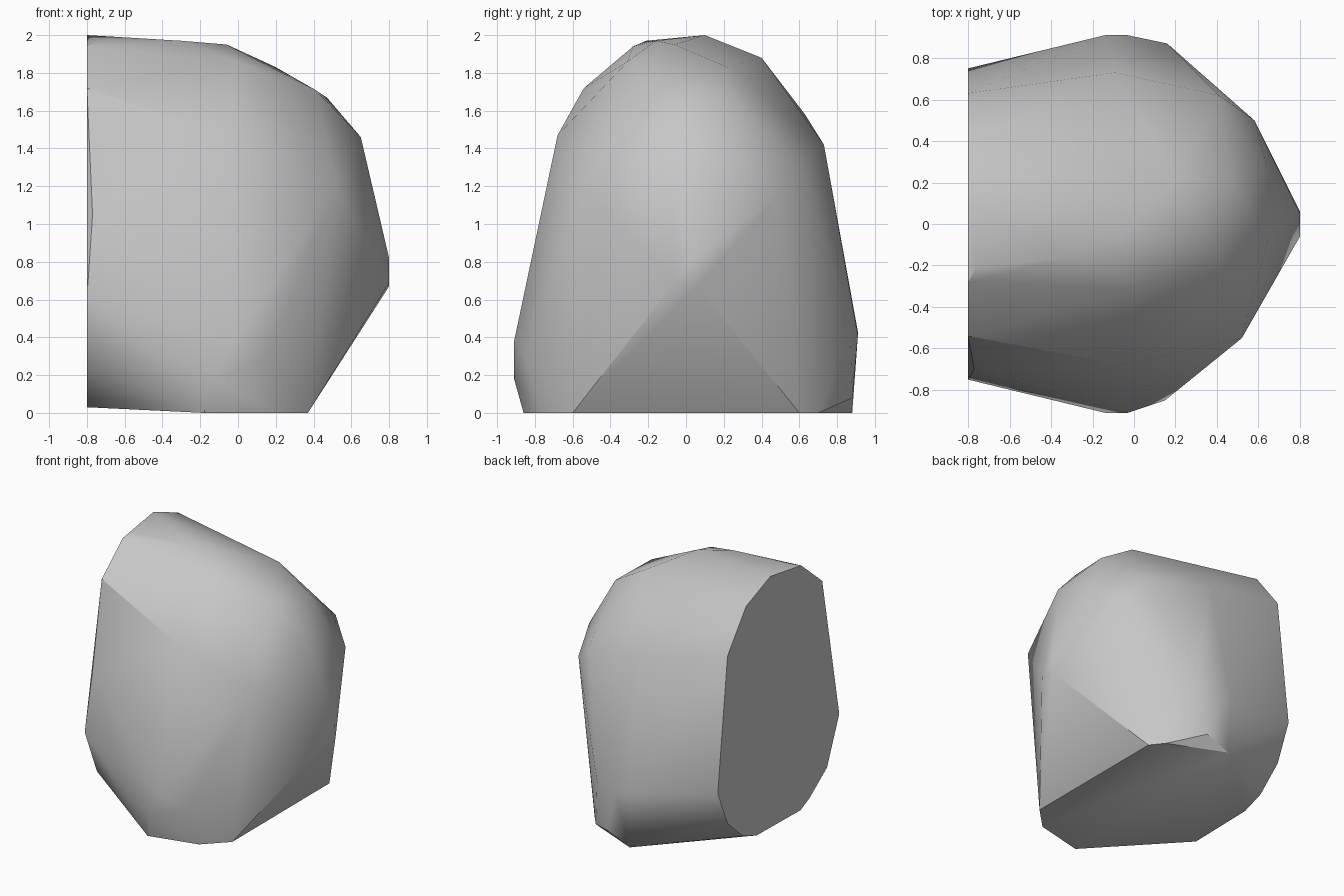
import bpy
import bmesh
import math
from mathutils import Vector

# Remove the default cube
default_cube = bpy.data.objects.get("Cube")
if default_cube:
    bpy.data.objects.remove(default_cube, do_unlink=True)

TOLERANCE = 1e-4


def make_material(name, colour):
    material = bpy.data.materials.new(name)
    material.use_nodes = True
    material.diffuse_color = colour
    shader = material.node_tree.nodes["Principled BSDF"]
    shader.inputs["Base Color"].default_value = colour
    return material


def on_plane(profile, x=None, z=None):
    """Place a flat profile on a plane of constant x or constant z."""
    if x is not None:
        return [(x, first, second) for first, second in profile]
    return [(first, second, z) for first, second in profile]


def outer_facets(points):
    """Find each flat facet that has every point on its inner side."""
    facets = {}
    for i, a in enumerate(points):
        for j, b in enumerate(points[:i]):
            for c in points[:j]:
                normal = (b - a).cross(c - a)
                if normal.length < TOLERANCE / 10:
                    continue
                normal.normalize()
                heights = [normal.dot(p - a) for p in points]
                if max(heights) > TOLERANCE:
                    if min(heights) < -TOLERANCE:
                        continue
                    normal = -normal
                rim = frozenset(k for k, height in enumerate(heights)
                                if abs(height) <= TOLERANCE)
                facets[rim] = normal
    return {rim: normal for rim, normal in facets.items()
            if not any(rim < other for other in facets)}


def around(rim, normal, points):
    """Order the corners of a facet counter-clockwise about its normal."""
    centre = sum((points[k] for k in rim), Vector()) / len(rim)
    side = normal.orthogonal().normalized()
    up = normal.cross(side)
    return sorted(rim, key=lambda k: math.atan2(up.dot(points[k] - centre),
                                                side.dot(points[k] - centre)))


def faceted_object(name, coordinates, material):
    """Wrap the points in a tight convex skin, with soft and sharp edges."""
    points = [Vector(p) for p in coordinates]
    bm = bmesh.new()
    verts = [bm.verts.new(p) for p in points]
    for rim, normal in outer_facets(points).items():
        bm.faces.new([verts[k] for k in around(rim, normal, points)])
    loose = [v for v in bm.verts if not v.link_faces]
    bmesh.ops.delete(bm, geom=loose, context="VERTS")
    mesh = bpy.data.meshes.new(name)
    bm.to_mesh(mesh)
    bm.free()
    mesh.materials.append(material)
    body = bpy.data.objects.new(name, mesh)
    bpy.context.collection.objects.link(body)
    bpy.ops.object.select_all(action="DESELECT")
    body.select_set(True)
    bpy.context.view_layer.objects.active = body
    bpy.ops.object.shade_smooth_by_angle(angle=math.radians(30))


# Flat split side of the rock, as a (y, z) profile
split_side = on_plane([
    (.1, 2), (-.28, 1.94), (-.54, 1.72), (-.75, .6), (-.6, .24), (-.38, .08),
    (-.27, .03), (.27, .04), (.44, .1), (.63, .27), (.75, .55), (.63, 1.58),
    (.4, 1.88)], x=-.8)

# Flat underside, as an (x, y) profile
underside = on_plane([
    (-.18, -.86), (.2, -.77), (.37, -.6), (.37, .6), (.29, .7),
    (-.13, .88)], z=0)

# Widest part: front bulge, back bulge and pointed nose
bulges = [
    (-.14, -.91, .18), (-.03, -.91, .38), (.15, -.85, .3),
    (-.14, .91, .43), (-.03, .91, .41), (.06, .88, .08), (.16, .87, .43),
    (.8, .06, .67), (.8, -.06, .69), (.8, .05, .82)]

# Sloping shoulders
shoulders = [
    (-.77, -.7, 1.05), (-.06, -.68, 1.47), (.52, -.55, 1.2),
    (.58, .5, 1.16), (.41, .62, 1.32), (-.09, .73, 1.42),
    (.65, -.06, 1.46), (.64, .28, 1.32)]

# Rounded crown
crown = [
    (-.76, -.21, 1.97), (-.3, -.16, 1.97), (-.06, -.06, 1.95),
    (0, -.31, 1.86), (.2, .22, 1.83), (.41, -.16, 1.71), (.47, .2, 1.67)]

stone_grey = make_material("stone grey", (.57, .57, .57, 1))
faceted_object("rock", split_side + underside + bulges + shoulders + crown,
               stone_grey)
